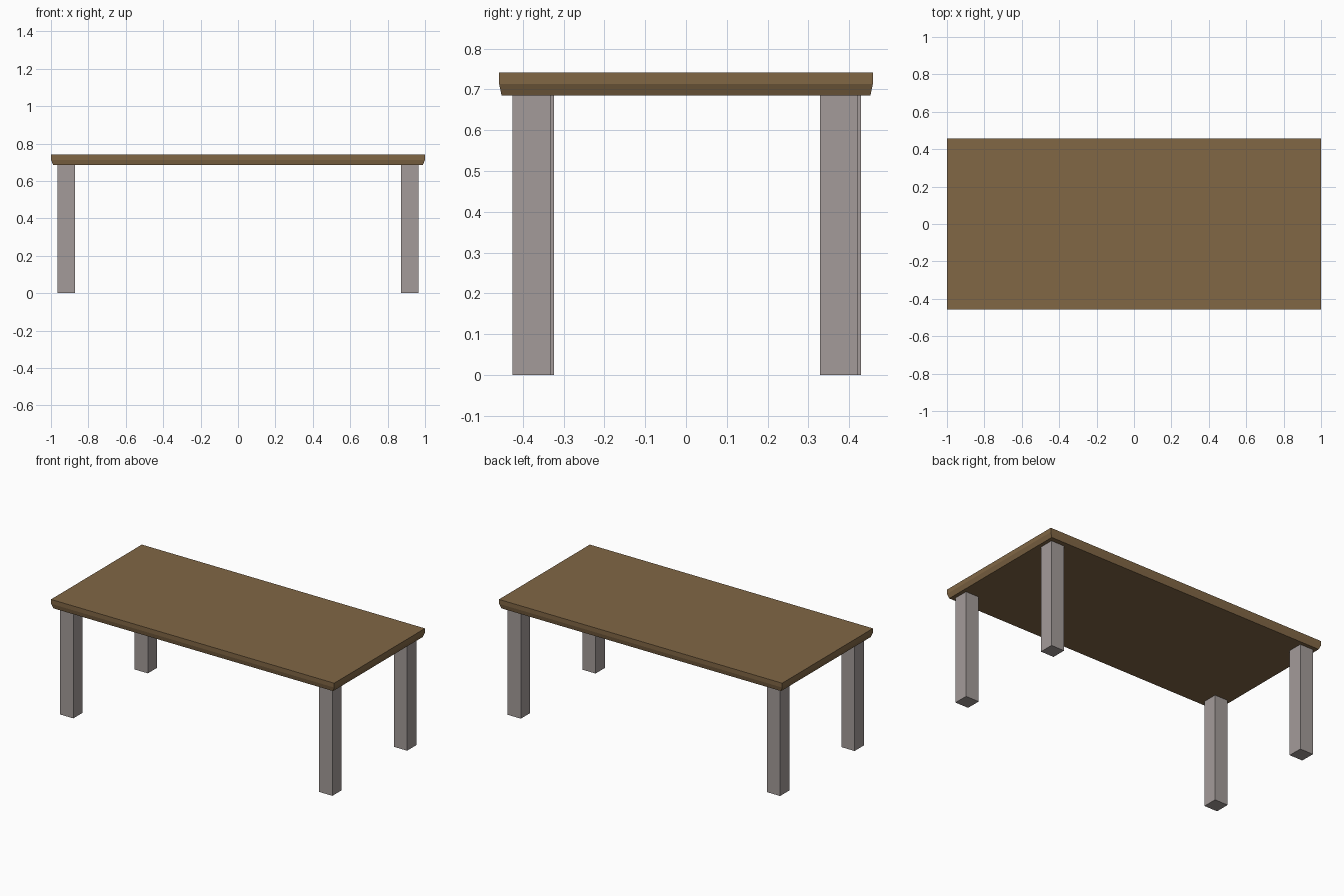
import bpy, bmesh

if "Cube" in bpy.data.objects:
    bpy.data.objects.remove(bpy.data.objects["Cube"])


def finish(name, bm, mat=None):
    bmesh.ops.recalc_face_normals(bm, faces=bm.faces)
    mesh = bpy.data.meshes.new(name)
    bm.to_mesh(mesh)
    bm.free()
    obj = bpy.data.objects.new(name, mesh)
    bpy.context.collection.objects.link(obj)
    if mat:
        mesh.materials.append(mat)
    return obj


def loft(name, rings, mat=None):
    """Stack of rectangles (x0, x1, y0, y1, z), skinned and capped."""
    bm = bmesh.new()
    loops = [[bm.verts.new((x, y, z)) for x, y in
              ((x0, y0), (x1, y0), (x1, y1), (x0, y1))]
             for x0, x1, y0, y1, z in rings]
    for a, b in zip(loops, loops[1:]):
        for i in range(4):
            j = (i + 1) % 4
            bm.faces.new((a[i], a[j], b[j], b[i]))
    bm.faces.new(loops[0])
    bm.faces.new(loops[-1])
    return finish(name, bm, mat)


def material(name, color):
    mat = bpy.data.materials.new(name)
    mat.diffuse_color = color
    mat.use_nodes = True
    mat.node_tree.nodes["Principled BSDF"].inputs["Base Color"].default_value = mat.diffuse_color
    return mat


wood = material("brown_wood", (0.22, 0.135, 0.06, 1))
leg_grey = material("warm_grey", (0.37, 0.33, 0.32, 1))

# Table top: straight upper edge, undercut lower edge
top_profile = [(0.988, 0.452, 0.685), (1.0, 0.458, 0.713), (1.0, 0.458, 0.741)]
loft("table_top", [(-x, x, -y, y, z) for x, y, z in top_profile], wood)

# Square legs, left pair set slightly further back
W = 0.093
for name, x, y in (("front_right_leg", 0.918, -0.379),
                   ("back_right_leg", 0.918, 0.375),
                   ("front_left_leg", -0.918, -0.370),
                   ("back_left_leg", -0.918, 0.382)):
    h = W / 2
    loft(name, [(x - h, x + h, y - h, y + h, z) for z in (0, 0.685)], leg_grey)
